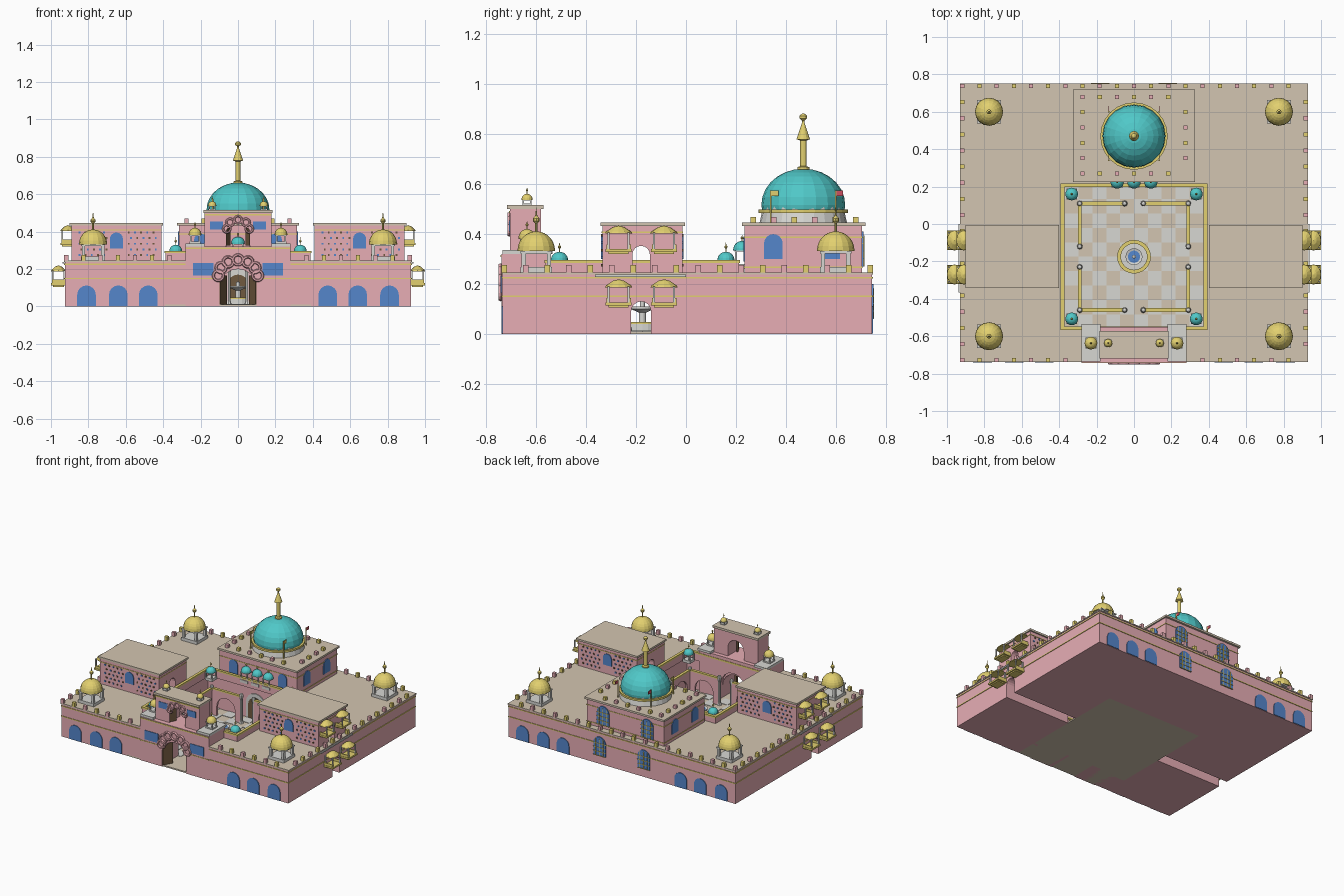
import bpy, bmesh
from math import pi, sin, cos
from mathutils import Matrix, Vector

if "Cube" in bpy.data.objects:
    bpy.data.objects.remove(bpy.data.objects["Cube"])

def mat(name, r, g, b):
    m = bpy.data.materials.new(name)
    m.diffuse_color = (r, g, b, 1)
    m.use_nodes = True
    m.node_tree.nodes["Principled BSDF"].inputs["Base Color"].default_value = m.diffuse_color
    return m
PINK = mat("pink", .80, .42, .46)
SAND = mat("sand", .65, .56, .44)
GOLD = mat("gold", .76, .63, .16)
TEAL = mat("teal", .08, .58, .58)
BLUE = mat("blue", .09, .24, .60)
WHITE = mat("white", .68, .68, .65)
BROWN = mat("brown", .16, .10, .05)
RED = mat("red", .6, .08, .12)

def finish(name, bm, m, loc=(0, 0, 0), rot=0):
    bmesh.ops.recalc_face_normals(bm, faces=bm.faces)
    me = bpy.data.meshes.new(name)
    bm.to_mesh(me)
    bm.free()
    me.materials.append(m)
    o = bpy.data.objects.new(name, me)
    o.location, o.rotation_euler[2] = loc, rot
    bpy.context.collection.objects.link(o)
    return o

def add_box(bm, x0, x1, y0, y1, z0, z1):
    s = Matrix.Diagonal((x1 - x0, y1 - y0, z1 - z0, 1))
    c = Matrix.Translation(((x0 + x1) / 2, (y0 + y1) / 2, (z0 + z1) / 2))
    bmesh.ops.create_cube(bm, size=1, matrix=c @ s)

def boxes(name, m, *lims, loc=(0, 0, 0), rot=0):
    bm = bmesh.new()
    for l in lims:
        add_box(bm, *l)
    return finish(name, bm, m, loc, rot)

def lathe(name, m, prof, loc, n=16):
    bm = bmesh.new()
    vs = [bm.verts.new((r, 0, z)) for r, z in prof]
    es = [bm.edges.new(p) for p in zip(vs, vs[1:])]
    bmesh.ops.spin(bm, geom=vs + es, axis=(0, 0, 1), cent=(0, 0, 0), angle=2 * pi, steps=n)
    bmesh.ops.remove_doubles(bm, verts=bm.verts, dist=.0003)
    return finish(name, bm, m, loc)

def arch_pts(w, h, n=8):
    r = w / 2
    return [(-r, 0)] + [(-r * cos(pi * i / n), h - r + r * sin(pi * i / n)) for i in range(n + 1)] + [(r, 0)]

def extrude(name, m, pts, depth, loc, rot):
    bm = bmesh.new()
    f = bm.faces.new([bm.verts.new((u, -depth / 2, z)) for u, z in pts])
    g = bmesh.ops.extrude_face_region(bm, geom=[f])["geom"]
    bmesh.ops.translate(bm, vec=(0, depth, 0), verts=[v for v in g if isinstance(v, bmesh.types.BMVert)])
    return finish(name, bm, m, loc, rot)

def arch_wall(name, m, u0, u1, h, ow, oh, depth, loc, rot=0):
    # wall with an arched opening centred on u = 0
    extrude(name, m, [(u0, 0)] + arch_pts(ow, oh) + [(u1, 0), (u1, h), (u0, h)], depth, loc, rot)

def arch_panel(name, w, h, loc, rot=0, m=BLUE, d=.008):
    extrude(name, m, arch_pts(w, h), d, loc, rot)

def dome_prof(r, h, z, n=7):
    return [(r * cos(pi / 2 * i / n), z + h * sin(pi / 2 * i / n)) for i in range(n)] + [(0, z + h)]

def chhatri(name, x, y, z, r, base, col, dh, tip, m):
    b = r * .85
    boxes(name + "_base", WHITE, (-b, b, -b, b, 0, base), (-b, b, -b, b, base + col, base + col + r * .12), loc=(x, y, z))
    c, t = b * .8, r * .12
    boxes(name + "_columns", WHITE, *[(i * c - t, i * c + t, j * c - t, j * c + t, base, base + col) for i in (-1, 1) for j in (-1, 1)], loc=(x, y, z))
    d = base + col + r * .12
    lathe(name + "_dome", m, [(0, d), (r, d)] + dome_prof(r, dh, d + .003), (x, y, z))
    t = r * .06
    k = d + dh
    lathe(name + "_finial", GOLD, [(t, k - .005), (t, k + tip * .35), (t * 3, k + tip * .45), (t * 3, k + tip * .55), (t, k + tip * .65), (0, k + tip)], (x, y, z), 8)

def rings(name, n, R, r, x, y, z):
    # scalloped arch trim
    bm = bmesh.new()
    for i in range(n):
        a = pi * i / (n - 1)
        cx, cz = x - R * cos(a), z + R * .8 * sin(a)
        grid = [[bm.verts.new((cx + (r + .3 * r * cos(q)) * cos(p), y + .4 * r * sin(q), cz + (r + .3 * r * cos(q)) * sin(p)))
                 for q in [2 * pi * k / 6 for k in range(6)]] for p in [2 * pi * k / 14 for k in range(14)]]
        for p in range(14):
            for q in range(6):
                g = grid[(p + 1) % 14]
                bm.faces.new((grid[p][q], g[q], g[(q + 1) % 6], grid[p][(q + 1) % 6]))
    finish(name, bm, PINK)

# main masses: side wings with passages, front and back ranges
for s in (-1, 1):
    arch_wall("side_wing", PINK, -.555, .925, .24, .08, .13, .535, (s * .6575, -.18, 0), pi / 2)
    arch_wall("side_pavilion", PINK, -.155, .165, .19, .07, .11, .48, (s * .65, -.18, .243), pi / 2)
    boxes("pavilion_roof", SAND, (s * .65 - .25, s * .65 + .25, -.342, -.005, .432, .446))
arch_wall("front_range", PINK, -.39, .39, .24, .2, .2, .165, (0, -.6525, 0))
boxes("back_range", PINK, (-.39, .39, .21, .745, 0, .24))
boxes("court_slab", SAND, (-.39, .39, -.735, .21, 0, .01))
boxes("roof_deck", SAND, (-.93, -.39, -.738, .75, .238, .246), (.39, .93, -.738, .75, .238, .246),
      (-.39, .39, -.738, -.56, .238, .246), (-.39, .39, .21, .75, .238, .246))
bands = []
for z in (.147, .222):
    bands += [(s * .925 - .004, s * .925 + .004, -.735, .745, z, z + .006) for s in (-1, 1)]
    bands += [(-.925, -.28, -.739, -.73, z, z + .006), (.28, .925, -.739, -.73, z, z + .006), (-.925, .925, .74, .749, z, z + .006)]
boxes("wall_bands", GOLD, *bands)
boxes("side_ledges", WHITE, *[(s * .925 - .012, s * .925 + .012, -.365, .0, .228, .238) for s in (-1, 1)])

# checkered courtyard floor
boxes("court_tiles", WHITE, *[(-.37 + .074 * i, -.296 + .074 * i, -.56 + .077 * j, -.483 + .077 * j, .008, .013)
                              for i in range(10) for j in range(10) if (i + j) % 2])
# courtyard parapet with gold coping
def frame(a, w, z0, z1):
    y0, y1 = -.175 - a, -.175 + a
    return [(-a, a, y0, y0 + w, z0, z1), (-a, a, y1 - w, y1, z0, z1), (-a, -a + w, y0, y1, z0, z1), (a - w, a, y0, y1, z0, z1)]
boxes("court_parapet", PINK, *frame(.388, .014, .235, .285))
boxes("court_coping", GOLD, *frame(.392, .02, .285, .297))

# arcades in the courtyard, columns and rails
posts = set()
for sx in (-1, 1):
    for y in (-.46, .11):
        arch_wall("arcade", PINK, -.12, .12, .19, .15, .15, .016, (sx * .17, y, .01))
        boxes("arcade_rail", GOLD, (sx * .17 - .125, sx * .17 + .125, y - .01, y + .01, .2, .21))
        posts |= {(sx * .29, y), (sx * .05, y)}
    for y in (-.345, -.005):
        arch_wall("arcade_side", PINK, -.115, .115, .19, .15, .15, .016, (sx * .29, y, .01), pi / 2)
        boxes("arcade_side_rail", GOLD, (sx * .29 - .01, sx * .29 + .01, y - .12, y + .12, .2, .21))
        posts |= {(sx * .29, y - .115), (sx * .29, y + .115)}
for x, y in posts:
    lathe("arcade_column", WHITE, [(0, .01), (.016, .01), (.01, .03), (.01, .18), (.014, .2), (.014, .215), (.01, .225), (0, .228)], (x, y, 0), 8)

# fountain
lathe("fountain_basin", WHITE, [(0, .01), (.085, .01), (.085, .04), (.072, .04), (.072, .02), (.014, .022), (.014, .085),
                                (.045, .1), (.045, .11), (.01, .1), (.01, .13), (0, .135)], (0, -.175, 0), 24)
lathe("fountain_rim", GOLD, [(.07, .04), (.09, .04), (.09, .047), (.07, .047), (.07, .04)], (0, -.175, 0), 24)
lathe("fountain_water", BLUE, [(.042, .106), (0, .108)], (0, -.175, 0), 16)

# gatehouse, two tiers
arch_wall("gate_lower", PINK, -.28, .28, .32, .2, .22, .19, (0, -.645, 0))
arch_wall("gate_upper", PINK, -.18, .18, .18, .13, .13, .125, (0, -.643, .32))
boxes("gate_cap", SAND, (-.185, .185, -.718, -.572, .5, .516))
rings("gate_scallops", 7, .105, .027, 0, -.742, .165)
rings("gate_upper_scallops", 5, .06, .02, 0, -.708, .415)
boxes("gate_bands", GOLD, (-.28, .28, -.743, -.736, .308, .316), (-.18, .18, -.71, -.7, .485, .493),
      (-.28, -.12, -.743, -.736, .147, .152), (.12, .28, -.743, -.736, .147, .152))
for s in (-1, 1):
    boxes("gate_blue_panel", BLUE, (s * .185 - .055, s * .185 + .055, -.744, -.736, .165, .232), (s * .115 - .035, s * .115 + .035, -.709, -.7, .41, .455))
    boxes("gate_platform", WHITE, (s * .23 - .052, s * .23 + .052, -.735, -.535, .32, .337))
    boxes("gate_door", BROWN, (0, .075, -.006, .006, .01, .165), loc=(s * .1, -.735, 0), rot=pi / 2 - s * -.5)
    boxes("upper_gate_door", BROWN, (0, .045, -.005, .005, .325, .42), loc=(s * .065, -.7, 0), rot=pi / 2 - s * -.5)
    chhatri("gate_chhatri", s * .23, -.637, .337, .034, .01, .03, .036, .04, GOLD)
    chhatri("gate_top_chhatri", s * .138, -.637, .516, .022, .006, .012, .022, .035, GOLD)

# arched windows on front and back walls
for x in (.48, .64, .81):
    for s in (-1, 1):
        for y in (-.736, .746):
            arch_panel("wall_arch", .1, .11, (s * x, y, .002))

# domed hall
boxes("hall", PINK, (-.315, .315, .235, .705, .24, .432))
boxes("hall_roof", SAND, (-.325, .325, .225, .72, .432, .446))
boxes("hall_bands", GOLD, *[(-.318, .318, .232, .708, z, z + .005) for z in (.265, .385)])
for s in (-1, 1):
    for y in (.35, .58):
        arch_panel("hall_side_window", .075, .1, (s * .316, y, .3), pi / 2)
    for y, z in ((.708, .27), (.747, .06)):
        arch_panel("hall_back_window", .1, .14, (s * .18, y, z))
        boxes("window_lattice", GOLD, *[(s * .18 + u - .002, s * .18 + u + .002, y, y + .007, z, z + .125) for u in (-.03, 0, .03)],
              *[(s * .18 - .05, s * .18 + .05, y, y + .007, z + v, z + v + .004) for v in (0, .03, .06, .09)])
    arch_panel("hall_front_window", .07, .1, (s * .2, .234, .29))
arch_panel("hall_door_surround", .16, .19, (0, .209, .01), 0, WHITE)
arch_panel("hall_door", .12, .16, (0, .206, .01), 0, BROWN)
for x in (-.09, 0, .09):
    chhatri("hall_balcony", x, .225, .26, .036, .02, .05, .035, .03, TEAL)
lathe("drum", WHITE, [(0, .446), (.175, .446), (.165, .49), (.165, .51)], (0, .47, 0), 24)
lathe("drum_ring", GOLD, [(.15, .484), (.18, .484), (.18, .498), (.15, .498)], (0, .47, 0), 24)
lathe("great_dome", TEAL, [(.165, .495)] + dome_prof(.168, .145, .517), (0, .47, 0), 20)
lathe("spire", GOLD, [(.024, .655), (.024, .668), (.013, .672), (.013, .775), (.027, .78), (.006, .843), (.004, .854),
                      (.015, .864), (.015, .874), (.006, .882), (0, .883)], (0, .47, 0), 12)
for sx in (-1, 1):
    for y, m in ((.34, GOLD), (.6, RED)):
        boxes("flag_pole", GOLD, (-.003, .003, -.003, .003, .446, .575), loc=(sx * .135, y, 0))
        boxes("flag", m, (-.002, .002, 0, .03, .552, .574), loc=(sx * .135, y, 0))

# side pavilion details and balconies
def balcony(x, y, z):
    boxes("balcony_floor", GOLD, (-.04, .04, -.052, .052, 0, .012), (-.03, .03, -.04, .04, -.008, 0), loc=(x, y, z))
    boxes("balcony_posts", WHITE, *[(i * .03 - .004, i * .03 + .004, j * .04 - .004, j * .04 + .004, .01, .078) for i in (-1, 1) for j in (-1, 1)], loc=(x, y, z))
    boxes("balcony_rail", GOLD, *[(-.034, .034, j * .046 - .003, j * .046 + .003, .012, .03) for j in (-1, 1)], loc=(x, y, z))
    o = lathe("balcony_canopy", GOLD, [(0, .074), (.054, .074), (.05, .082), (.022, .1), (0, .106)], (x, y, z), 12)
    o.scale.x = .75

for s in (-1, 1):
    for y in (-.27, -.088):
        balcony(s * .96, y, .113)
        balcony(s * .91, y, .328)
    for y, d in ((-.336, -1), (-.014, 1)):
        arch_panel("pavilion_window", .07, .085, (s * .65, y, .31))
        pts = [(s * .65 + (i - 6) * .033 + (j % 2) * .012, .275 + j * .03) for i in range(13) for j in range(5)]
        pts = [p for p in pts if abs(p[0] - s * .65) > .05]
        for m, part in ((BLUE, pts[::2]), (BROWN, pts[1::2])):
            boxes("pavilion_tiles", m, *[(u - .005, u + .005, y - .004, y + .004, z - .005, z + .005) for u, z in part])
    boxes("pavilion_band", GOLD, (s * .65 - .242, s * .65 + .242, -.338, -.012, .405, .41))

# roof chhatris
for sx in (-1, 1):
    for y in (-.6, .6):
        chhatri("corner_chhatri", sx * .775, y, .246, .075, .022, .055, .076, .1, GOLD)
    for y in (-.507, .16):
        chhatri("court_chhatri", sx * .333, y, .235, .034, .02, .035, .032, .045, TEAL)

# merlons round the roof and the hall
def merlons(x0, x1, y0, y1, z, nx, ny, r, h):
    spots = [(x0 + (x1 - x0) * i / nx, y) for y in (y0, y1) for i in range(nx)]
    spots += [(x, y0 + (y1 - y0) * i / ny) for x in (x0, x1) for i in range(1, ny)]
    for m, k in ((PINK, 0), (GOLD, 1)):
        boxes("merlons", m, *[(x - r, x + r, y - r, y + r, z, z + h) for i, (x, y) in enumerate(spots)
                              if i % 2 == k and not (abs(x) < .3 and y < -.6)])
merlons(-.918, .918, -.728, .738, .246, 20, 17, .011, .03)
merlons(-.275, .275, .27, .68, .446, 6, 5, .011, .023)
